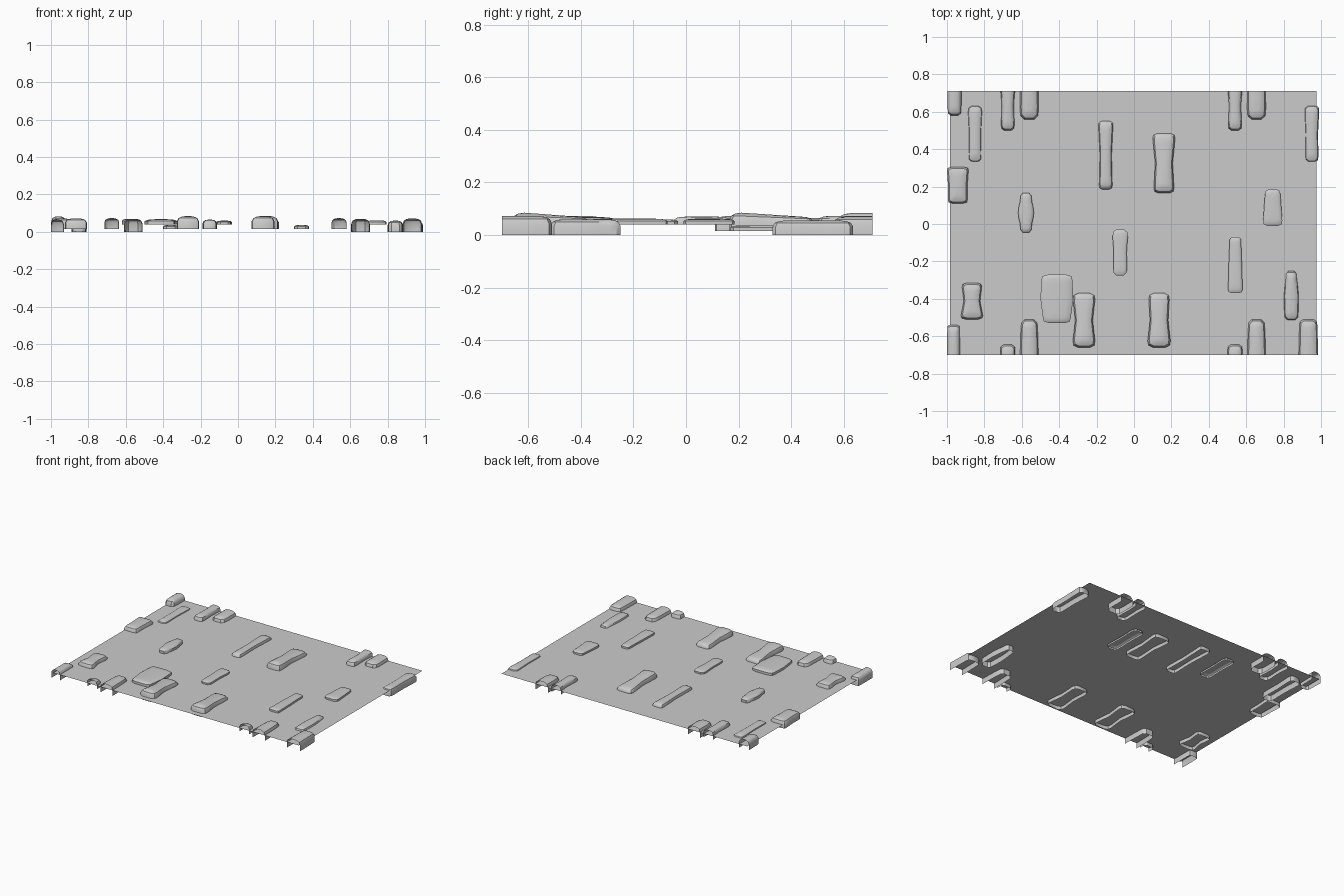
import bpy, bmesh, math
from mathutils import Vector

if "Cube" in bpy.data.objects:
    bpy.data.objects.remove(bpy.data.objects["Cube"])

Y_MIN, Y_MAX = -0.70, 0.71      # ground limits, stones are cut here
PLANE_Z = 0.04


def finish(bm, name):
    me = bpy.data.meshes.new(name)
    bm.to_mesh(me)
    bm.free()
    ob = bpy.data.objects.new(name, me)
    bpy.context.collection.objects.link(ob)
    bpy.context.view_layer.objects.active = ob
    ob.select_set(True)
    bpy.ops.object.shade_smooth_by_angle(angle=math.radians(35))
    ob.select_set(False)
    return ob


def stone(name, x0, x1, y0, y1, z0, z1, widths=(1, .92, 1), corner=.025, slope=0.0):
    """Open-bottomed stone: upright wall, chamfered shoulder, domed top.
    widths = relative width at the low-y end, middle and high-y end."""
    cx, cy = (x0 + x1) / 2, (y0 + y1) / 2
    hw, hl, h = (x1 - x0) / 2, (y1 - y0) / 2, z1 - z0
    a, m, b = (w * hw for w in widths)
    c = min(corner, hl * .4)
    k = .55
    right = [(a * k, -hl), (a * .93, -hl + c * .45), (a, -hl + c * 1.4),
             (m * .5 + a * .5, -hl * .4), (m, 0), (m * .5 + b * .5, hl * .4),
             (b, hl - c * 1.4), (b * .93, hl - c * .45), (b * k, hl)]
    outline = right + [(-x, y) for x, y in reversed(right)]
    bm = bmesh.new()
    rings = []
    for frac, sx, inset in ((0, 1, 0), (.6, 1, 0), (.84, .86, .008), (.95, .6, .022), (1, .25, .045)):
        sy = max(.3, 1 - inset / hl)
        ring = []
        for x, y in outline:
            z = z0 + h * frac - slope * frac * (y / hl + 1) / 2
            ring.append(bm.verts.new((cx + x * sx, cy + y * sy, z)))
        rings.append(ring)
    n = len(outline)
    for lo, hi in zip(rings, rings[1:]):
        for i in range(n):
            j = (i + 1) % n
            bm.faces.new((lo[i], lo[j], hi[j], hi[i]))
    bm.faces.new(rings[-1])
    # cut off what overhangs the ground edge, leaving it open
    for edge, sign in ((Y_MIN, -1), (Y_MAX, 1)):
        bmesh.ops.bisect_plane(bm, geom=bm.verts[:] + bm.edges[:] + bm.faces[:],
                               plane_co=Vector((0, edge, 0)), plane_no=Vector((0, sign, 0)),
                               clear_outer=True)
    return finish(bm, name)


# ground sheet
bm = bmesh.new()
bm.faces.new([bm.verts.new((x, y, PLANE_Z)) for x, y in
              ((-.985, Y_MIN), (.975, Y_MIN), (.975, Y_MAX), (-.985, Y_MAX))])
finish(bm, "ground_sheet")

# stones repeating across the front and back edges
for side, dx in (("left", 0), ("right", 1.215)):
    for end, dy in (("back", 0), ("front", -1.41)):
        stone(f"narrow_edge_stone_{side}_{end}", -.715 + dx, -.635 + dx, .50 + dy, .765 + dy,
              .015, .073, (.9, .8, 1))
        stone(f"wide_edge_stone_{side}_{end}", -.61 + dx, -.51 + dx, .56 + dy, .90 + dy,
              0, .07, (1, .97, .9), .04)
stone("corner_stone_back", -1, -.92, .58, .98, .015, .083, (.9, 1, 1))
stone("corner_stone_front", -1, -.93, -.95, -.54, 0, .065, (1, 1, .95), .01)
stone("corner_stone_right", .88, .985, -.92, -.51, 0, .072, (1.05, 1, .92))

# half-sunk stones near the sides
for side, dx in (("left", 0), ("right", 1.8)):
    stone(f"sunk_stone_{side}", -.89 + dx, -.81 + dx, .33, .635, 0, .055, (.9, .85, 1))

# stones standing through the sheet
stone("left_stone", -1, -.885, .11, .305, .015, .072, (.9, .9, 1), .012)
stone("long_stone", -.19, -.112, .185, .55, .015, .065, (.9, .8, 1), .015)
stone("large_stone_back", .10, .22, .165, .485, .015, .085, (.9, .78, 1), .02, .015)
stone("large_stone_left", -.33, -.205, -.66, -.37, .015, .085, (.95, .75, .95), .025, .015)
stone("large_stone_right", .073, .195, -.66, -.37, .015, .085, (1, .8, .9), .025, .015)
stone("blocky_stone", -.925, -.808, -.51, -.315, .015, .072, (1, .75, .9), .015)
stone("right_stone", .80, .882, -.515, -.25, 0, .06, (.95, 1, .75), .03)

# shallow stones resting on the sheet
stone("shallow_stone_left", -.62, -.535, -.045, .165, .04, .07, (.75, 1, .75), .035)
stone("shallow_stone_middle", -.115, -.033, -.275, -.03, .04, .06, (.9, .85, 1), .03)
stone("shallow_stone_wide", -.50, -.325, -.53, -.27, .04, .068, (.85, 1, .95), .02)
stone("shallow_stone_right", .69, .793, -.01, .185, .04, .062, (1, .9, .8), .02)
stone("shallow_stone_long", .503, .58, -.37, -.07, .04, .062, (1, .92, .8), .015)

# stones hidden under the sheet
stone("buried_stone_right", .30, .38, .17, .46, .015, .037)
stone("buried_stone_left", -.40, -.32, .28, .55, .015, .037)
